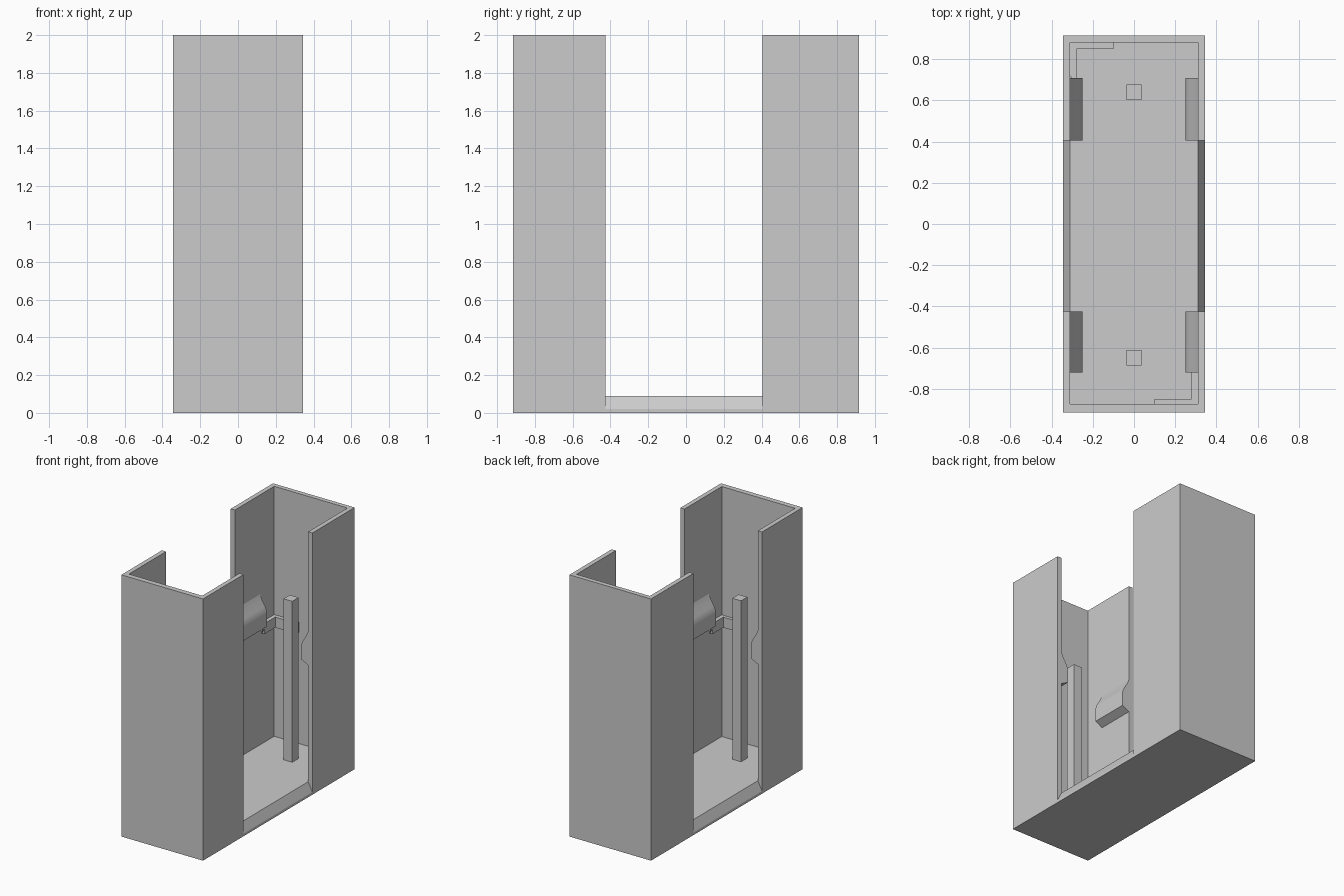
import bpy, bmesh, math
from mathutils import Matrix

cube = bpy.data.objects.get("Cube")
if cube:
    bpy.data.objects.remove(cube, do_unlink=True)

grey = bpy.data.materials.new("plain grey")
grey.use_nodes = True
COLOUR = (0.6, 0.6, 0.6, 1)
grey.diffuse_color = COLOUR
grey.node_tree.nodes["Principled BSDF"].inputs["Base Color"].default_value = COLOUR

# Overall sizes
W, IN = 0.345, 0.31              # outer and inner half widths
FRONT, BACK = -0.915, 0.915
FRONT_IN, BACK_IN = -0.875, 0.88
GAP_F, GAP_B = -0.425, 0.405     # side opening
FLOOR, TOP = 0.09, 2.0


def prism(name, outline, start, end, axis="z", smooth=False):
    """Extrude a 2D outline: (x, y) along z, or (x, z) along y."""
    def place(p, t):
        return (p[0], p[1], t) if axis == "z" else (p[0], t, p[1])
    bm = bmesh.new()
    face = bm.faces.new([bm.verts.new(place(p, start)) for p in outline])
    moved = bmesh.ops.extrude_face_region(bm, geom=[face])["geom"]
    shift = place((0, 0), end - start)
    bmesh.ops.translate(bm, vec=shift, verts=[v for v in moved if isinstance(v, bmesh.types.BMVert)])
    bmesh.ops.recalc_face_normals(bm, faces=bm.faces)
    mesh = bpy.data.meshes.new(name)
    bm.to_mesh(mesh)
    bm.free()
    mesh.materials.append(grey)
    obj = bpy.data.objects.new(name, mesh)
    bpy.context.collection.objects.link(obj)
    if smooth:
        bpy.ops.object.select_all(action="DESELECT")
        obj.select_set(True)
        bpy.context.view_layer.objects.active = obj
        bpy.ops.object.shade_smooth_by_angle(angle=math.radians(25))
    return obj


def rect(x0, x1, y0, y1):
    return [(x0, y0), (x1, y0), (x1, y1), (x0, y1)]


# Tall U-shaped walls at each end
for name, outer, inner, edge in (("front_wall", FRONT, FRONT_IN, GAP_F),
                                 ("back_wall", BACK, BACK_IN, GAP_B)):
    prism(name, [(-W, edge), (-W, outer), (W, outer), (W, edge),
                 (IN, edge), (IN, inner), (-IN, inner), (-IN, edge)], 0, TOP)

# Floor, with sloping sills across the side openings
prism("front_floor", rect(-IN, IN, FRONT_IN, GAP_F), 0, FLOOR)
prism("back_floor", rect(-IN, IN, GAP_B, BACK_IN), 0, FLOOR)
prism("middle_floor", [(-W, 0), (W, 0), (W, 0.02), (IN, FLOOR), (-IN, FLOOR), (-W, 0.02)],
      GAP_F, GAP_B, axis="y")

# Square posts standing on the floor
for name, y in (("front_post", -0.65), ("back_post", 0.64)):
    prism(name, rect(-0.037, 0.037, y - 0.038, y + 0.038), FLOOR, 1.32)

# Retaining catches on the side walls: curved lead-in, flat nose, short underside
catch = [(IN, 1.24), (0.293, 1.20), (0.268, 1.16), (0.254, 1.13),
         (0.25, 1.10), (0.25, 1.01), (IN, 0.98)]
for end, y0, y1 in (("front", -0.72, GAP_F), ("back", GAP_B, 0.71)):
    for side, s in (("left", 1), ("right", -1)):
        prism(f"{end}_{side}_catch", [(s * x, z) for x, z in catch], y0, y1,
              axis="y", smooth=True)

# Corner brackets in two opposite corners, each with a thin tapering arm
bracket = [(-IN, BACK_IN), (-IN, 0.72), (-0.28, 0.72), (-0.28, 0.85), (-0.1, 0.85), (-0.1, BACK_IN)]
arm = [(-IN, 0.72), (-0.255, 0.64), (-0.25, 0.65), (-0.28, 0.72)]
for end, angle in (("back", 0), ("front", math.pi)):
    for part, outline, low, high in (("bracket", bracket, 0.94, 1.02), ("arm", arm, 0.98, 1.02)):
        obj = prism(f"{end}_{part}", outline, low, high)
        obj.data.transform(Matrix.Rotation(angle, 4, "Z"))
